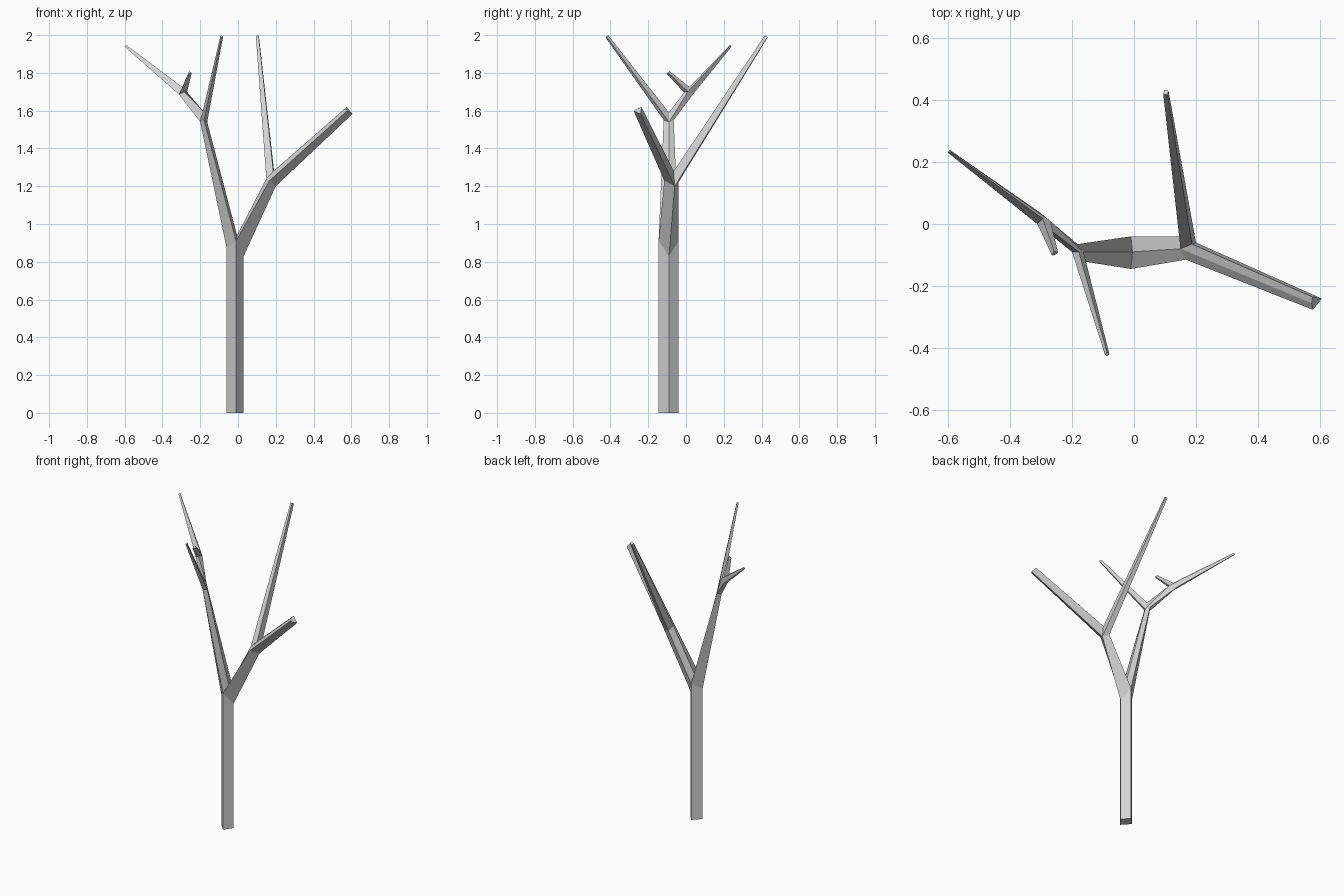
import bpy
import bmesh
from mathutils import Vector

cube = bpy.data.objects.get("Cube")
if cube:
    bpy.data.objects.remove(cube, do_unlink=True)

# One flat bark colour
bark = bpy.data.materials.new("grey_bark")
bark.use_nodes = True
bark.diffuse_color = (0.65, 0.65, 0.65, 1)
bark.node_tree.nodes["Principled BSDF"].inputs["Base Color"].default_value = bark.diffuse_color

bm = bmesh.new()


def ring(*points):
    """Four-sided cross-section from corner positions."""
    return [bm.verts.new(p) for p in points]


def bridge(lower, upper):
    """Join two cross-sections with side faces."""
    for i in range(len(lower)):
        j = (i + 1) % len(lower)
        bm.faces.new((lower[i], lower[j], upper[j], upper[i]))


def twig(base, tip, taper):
    """Grow a tapering, capped branch from a fork opening to its tip."""
    tip = Vector(tip)
    centre = sum((v.co for v in base), Vector()) / len(base)
    direction = (tip - centre).normalized()
    corners = []
    for v in base:
        offset = v.co - centre
        offset -= direction * offset.dot(direction)
        corners.append(tip + offset * taper)
    end = ring(*corners)
    bridge(base, end)
    bm.faces.new(end)


def fork(section, crotch):
    """Split a section (outer, side, outer, side) into two openings."""
    first, side_a, second, side_b = section
    middle = bm.verts.new(crotch)
    return (first, side_a, middle, side_b), (second, side_b, middle, side_a)


# Trunk: a straight diamond column, listed left, front, right, back
trunk_plan = [(-0.06, -0.09), (-0.01, -0.145), (0.03, -0.09), (-0.01, -0.04)]
foot = ring(*[(x, y, 0) for x, y in trunk_plan])
trunk_top = ring(*[(x, y, z) for (x, y), z in zip(trunk_plan, (0.87, 0.91, 0.83, 0.91))])
bm.faces.new(foot)
bridge(foot, trunk_top)
left_limb, right_limb = fork(trunk_top, (-0.005, -0.09, 0.94))

# Right limb: outer, back, inner, front; splits to front and back twigs
right_top = ring((0.20, -0.06, 1.20), (0.16, -0.04, 1.22),
                 (0.15, -0.08, 1.24), (0.167, -0.115, 1.23))
bridge(right_limb, right_top)
under, back, inner, front = right_top
back_twig, front_twig = fork((back, inner, front, under), (0.187, -0.065, 1.28))
twig(back_twig, (0.103, 0.425, 1.993), 0.35)
twig(front_twig, (0.583, -0.252, 1.603), 0.7)

# Left limb: outer, front, inner, back; splits to a twig and a bough
left_top = ring((-0.20, -0.09, 1.54), (-0.18, -0.118, 1.55),
                (-0.163, -0.09, 1.54), (-0.182, -0.065, 1.55))
bridge(left_limb, left_top)
outer, front, inner, back = left_top
front_twig, bough = fork((front, inner, back, outer), (-0.178, -0.09, 1.59))
twig(front_twig, (-0.087, -0.42, 1.993), 0.4)

# Upper left bough: back, outer, top, inner; ends in a stub and a long twig
bough_top = ring((-0.307, 0.04, 1.69), (-0.312, 0.0, 1.685),
                 (-0.285, -0.008, 1.70), (-0.27, 0.01, 1.70))
bridge(bough, bough_top)
long_twig, stub = fork(bough_top, (-0.295, 0.018, 1.725))
twig(long_twig, (-0.595, 0.235, 1.943), 0.3)
twig(stub, (-0.255, -0.095, 1.80), 0.5)

bmesh.ops.recalc_face_normals(bm, faces=bm.faces)
mesh = bpy.data.meshes.new("bare_tree")
bm.to_mesh(mesh)
bm.free()
mesh.materials.append(bark)
tree = bpy.data.objects.new("bare_tree", mesh)
bpy.context.collection.objects.link(tree)
